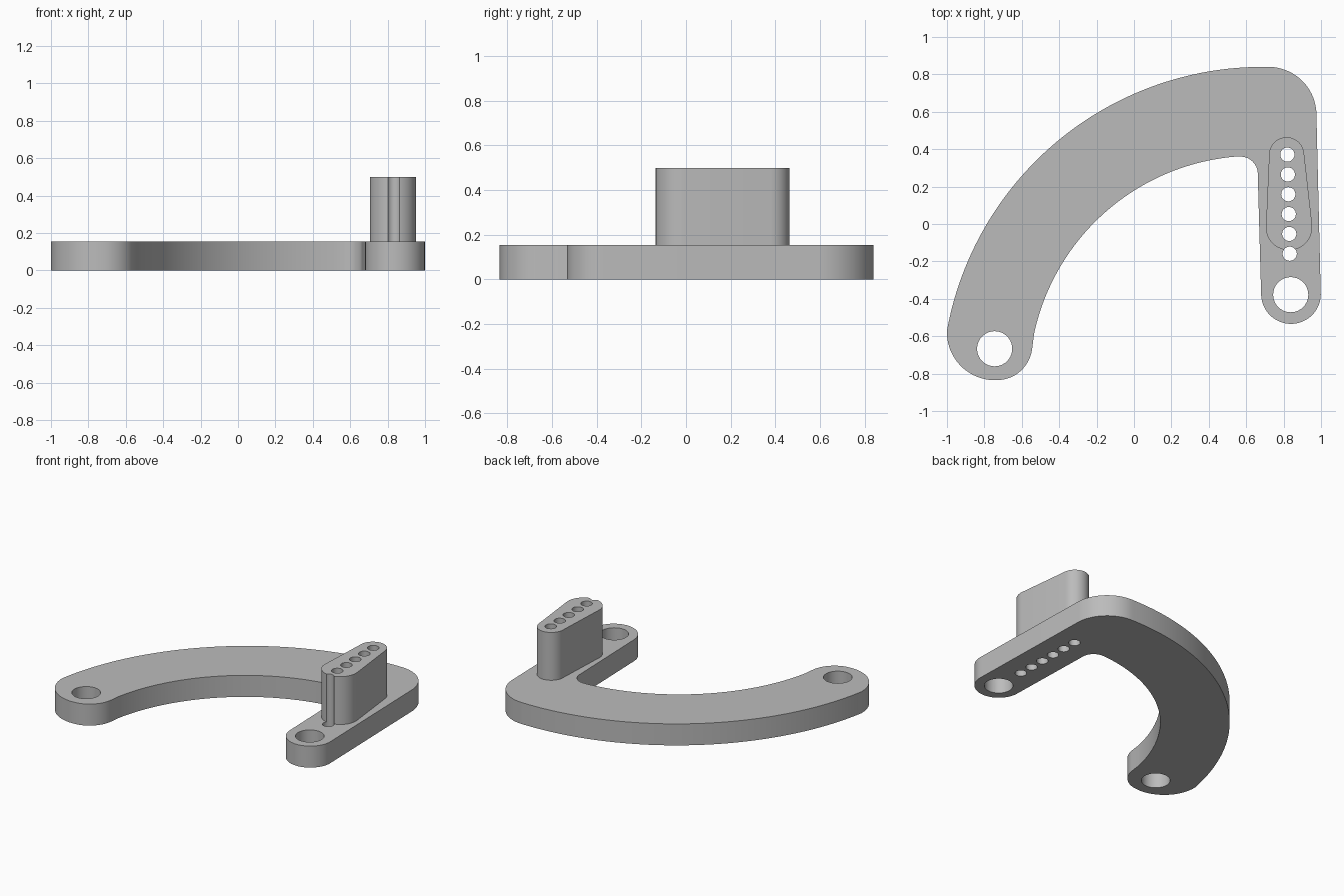
import bpy, bmesh, math
from mathutils import Vector

cube = bpy.data.objects.get("Cube")
if cube:
    bpy.data.objects.remove(cube)

THICK, POST_TOP = 0.155, 0.5

grey = bpy.data.materials.new("plain grey")
grey.use_nodes = True
grey.diffuse_color = (0.5, 0.5, 0.5, 1)
grey.node_tree.nodes["Principled BSDF"].inputs["Base Color"].default_value = (0.5, 0.5, 0.5, 1)


def arc(a, b, c, n):
    """Points on the circle from a through b to c."""
    a, b, c = Vector(a), Vector(b), Vector(c)
    u, v = b - a, c - a
    d = 2 * (u.x * v.y - u.y * v.x)
    off = Vector((v.y * u.dot(u) - u.y * v.dot(v), u.x * v.dot(v) - v.x * u.dot(u))) / d
    start = math.atan2(-off.y, -off.x)
    end = math.atan2((v - off).y, (v - off).x)
    sweep = (end - start) % math.tau
    if d < 0:
        sweep -= math.tau
    return [a + off + off.length * Vector((math.cos(start + sweep * i / n),
            math.sin(start + sweep * i / n))) for i in range(n + 1)]


def circle(x, y, r, n=40):
    return [Vector((x + r * math.cos(math.tau * i / n), y + r * math.sin(math.tau * i / n)))
            for i in range(n)]


def add_prism(bm, points, z0, z1):
    """Extrude a closed outline from z0 to z1."""
    clean = [p for i, p in enumerate(points) if (p - points[i - 1]).length > 1e-4]
    face = bm.faces.new([bm.verts.new((p.x, p.y, z0)) for p in clean])
    out = bmesh.ops.extrude_face_region(bm, geom=[face])["geom"]
    bmesh.ops.translate(bm, vec=(0, 0, z1 - z0),
                        verts=[g for g in out if isinstance(g, bmesh.types.BMVert)])


def make_object(name, outlines, z0, z1):
    bm = bmesh.new()
    for points in outlines:
        add_prism(bm, points, z0, z1)
    bmesh.ops.recalc_face_normals(bm, faces=bm.faces)
    mesh = bpy.data.meshes.new(name)
    bm.to_mesh(mesh)
    bm.free()
    obj = bpy.data.objects.new(name, mesh)
    bpy.context.collection.objects.link(obj)
    mesh.materials.append(grey)
    return obj


# Curved arm with a straight leg, as one outline running clockwise
outline = (
    arc((-1, -0.57), (-0.47, 0.39), (0.69, 0.84), 64)          # outer sweep
    + arc((0.71, 0.84), (0.9, 0.765), (0.975, 0.6), 20)        # outer corner
    + arc((0.998, -0.36), (0.84, -0.534), (0.68, -0.38), 28)   # leg end
    + arc((0.662, 0.26), (0.633, 0.335), (0.56, 0.36), 14)     # inner corner
    + arc((0.54, 0.36), (-0.2, 0.02), (-0.535, -0.59), 56)     # inner sweep
    + arc((-0.545, -0.67), (-0.595, -0.775), (-0.7, -0.832), 14)
    + arc((-0.74, -0.835), (-0.93, -0.755), (-1, -0.57), 20)   # arm end
)
plate = make_object("bracket_plate", [outline], 0, THICK)

# Tapered upright post
post_outline = (
    arc((0.723, 0.38), (0.816, 0.464), (0.909, 0.38), 24)
    + arc((0.953, -0.01), (0.83, -0.14), (0.705, -0.03), 28)
)
post = make_object("upright_post", [post_outline], THICK, POST_TOP)

# Cutters: two pivot holes and a row of small holes
holes = [circle(-0.745, -0.667, 0.094), circle(0.838, -0.378, 0.094)]
holes += [circle(0.82 + 0.0025 * i, 0.371 - 0.106 * i, 0.038, 28) for i in range(6)]
cutter = make_object("hole_cutter", holes, -0.1, POST_TOP + 0.1)
cutter.hide_render = True
cutter.hide_set(True)

for obj in (plate, post):
    mod = obj.modifiers.new("holes", 'BOOLEAN')
    mod.operation = 'DIFFERENCE'
    mod.solver = 'EXACT'
    mod.object = cutter
    bpy.ops.object.select_all(action='DESELECT')
    obj.select_set(True)
    bpy.context.view_layer.objects.active = obj
    bpy.ops.object.modifier_apply(modifier=mod.name)
    bpy.ops.object.shade_smooth_by_angle(angle=math.radians(30))

bpy.data.objects.remove(cutter)
